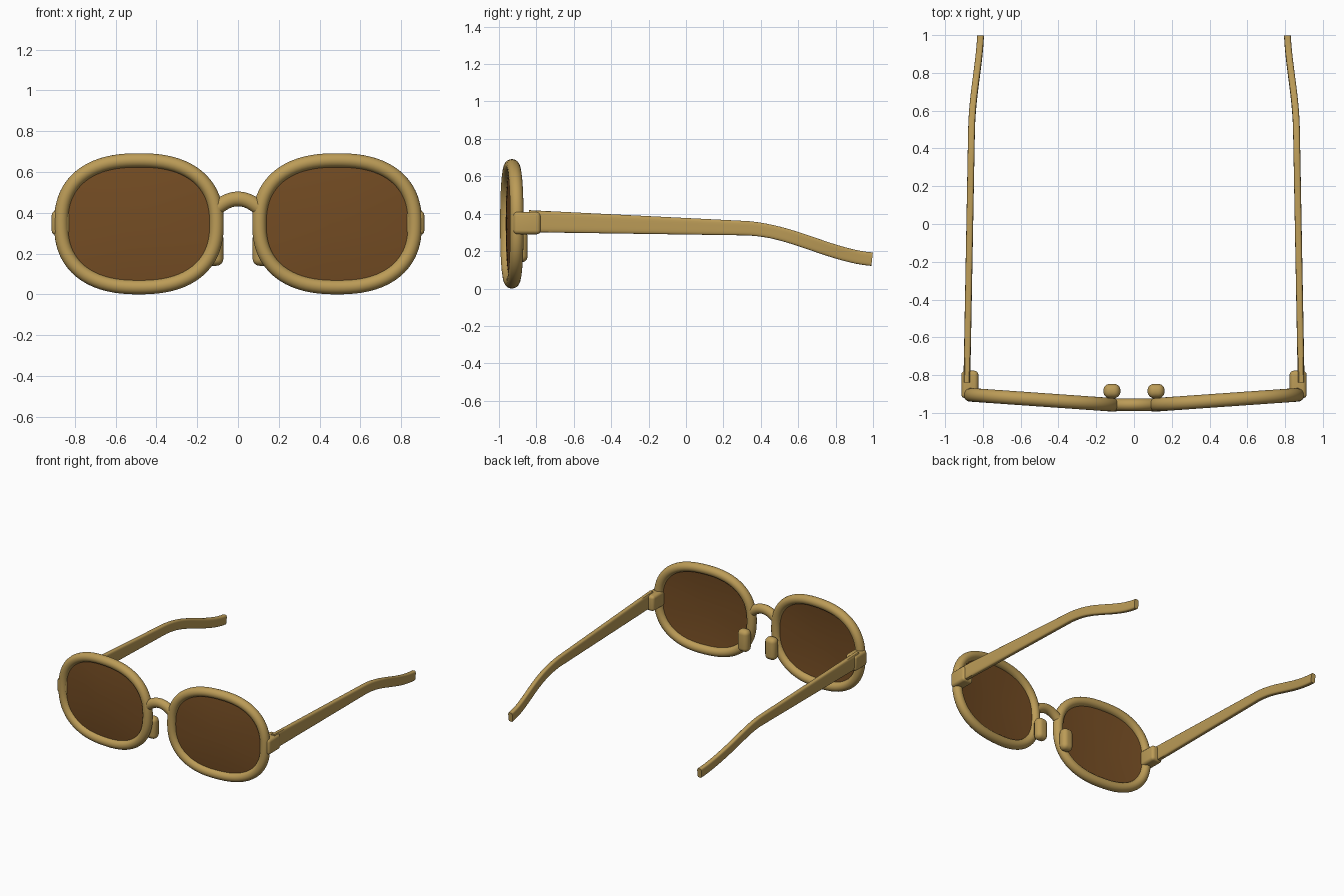
import bpy, bmesh, math
from mathutils import Vector, Matrix

cube = bpy.data.objects.get("Cube")
if cube:
    bpy.data.objects.remove(cube, do_unlink=True)


def material(name, rgb):
    m = bpy.data.materials.new(name)
    m.use_nodes = True
    m.diffuse_color = (*rgb, 1)
    m.node_tree.nodes["Principled BSDF"].inputs["Base Color"].default_value = (*rgb, 1)
    return m


TAN = material("tan frame", (0.50, 0.33, 0.095))
BROWN = material("brown lens", (0.175, 0.073, 0.017))


def finish(name, bm, mat):
    bmesh.ops.recalc_face_normals(bm, faces=bm.faces)
    mesh = bpy.data.meshes.new(name)
    bm.to_mesh(mesh)
    bm.free()
    mesh.materials.append(mat)
    ob = bpy.data.objects.new(name, mesh)
    bpy.context.collection.objects.link(ob)
    bpy.ops.object.select_all(action='DESELECT')
    ob.select_set(True)
    bpy.context.view_layer.objects.active = ob
    bpy.ops.object.shade_smooth_by_angle(angle=math.radians(40))
    return ob


def superellipse(a, b, n, count):
    """Points of a rounded, slightly squared oval."""
    pts = []
    for i in range(count):
        t = 2 * math.pi * i / count
        c, s = math.cos(t), math.sin(t)
        r = (abs(c) ** n + abs(s) ** n) ** (-1 / n)
        pts.append((a * r * c, b * r * s))
    return pts


def loft(bm, rings, closed=False):
    """Skin a list of rings, capping the ends unless closed."""
    rows = [[bm.verts.new(p) for p in ring] for ring in rings]
    pairs = list(zip(rows, rows[1:]))
    if closed:
        pairs.append((rows[-1], rows[0]))
    else:
        bm.faces.new(rows[0])
        bm.faces.new(rows[-1])
    for r, q in pairs:
        for i in range(len(r)):
            j = (i + 1) % len(r)
            bm.faces.new((r[i], r[j], q[j], q[i]))


def sweep(bm, path, sizes, side_axis, exponent=2, count=20, closed=False):
    """Sweep an oval section; sizes are half extents along side_axis and across it."""
    n, rings = len(path), []
    for i, p in enumerate(path):
        a = path[i - 1] if closed or i else p
        b = path[(i + 1) % n] if closed or i < n - 1 else p
        u = Vector(side_axis)
        v = (b - a).normalized().cross(u).normalized()
        rings.append([p + u * x + v * y
                      for x, y in superellipse(*sizes[i], exponent, count)])
    loft(bm, rings, closed)


def rounded_box(name, size, place, bevel, segments=5):
    bm = bmesh.new()
    bmesh.ops.create_cube(bm, size=1)
    bmesh.ops.scale(bm, vec=size, verts=bm.verts)
    bmesh.ops.bevel(bm, geom=bm.edges[:], offset=bevel, segments=segments,
                    profile=0.5, affect='EDGES')
    bmesh.ops.transform(bm, matrix=place, verts=bm.verts)
    return finish(name, bm, TAN)


def smooth(t):
    t = min(max(t, 0), 1)
    return t * t * (3 - 2 * t)


RX, RZ, POWER, TUBE = 0.382, 0.311, 2.4, 0.035

for side, label in ((1, "left"), (-1, "right")):
    # Rim and lens share one slightly turned plane
    plane = (Matrix.Translation((side * 0.486, -0.931, 0.346))
             @ Matrix.Rotation(side * math.radians(4), 4, 'Z'))

    bm = bmesh.new()
    path = [Vector((x, 0, z)) for x, z in superellipse(RX, RZ, POWER, 80)]
    sweep(bm, path, [(0.036, TUBE)] * len(path), (0, 1, 0), closed=True)
    bmesh.ops.transform(bm, matrix=plane, verts=bm.verts)
    finish(label + "_rim", bm, TAN)

    # Gently domed lens
    bm = bmesh.new()
    outline = superellipse(RX, RZ, POWER, 64)
    steps = [i / 8 for i in range(1, 9)]
    front = [[(x * s, -0.018 * (1 - s * s) - 0.005, z * s) for x, z in outline]
             for s in steps]
    back = [[(x, y + 0.01, z) for x, y, z in ring] for ring in reversed(front)]
    loft(bm, front + back)
    bmesh.ops.transform(bm, matrix=plane, verts=bm.verts)
    finish(label + "_lens", bm, BROWN)

    # Hinge block
    rounded_box(label + "_hinge", (0.09, 0.147, 0.12),
                Matrix.Translation((side * 0.869, -0.85, 0.35)), 0.022)

    # Nose pad
    rounded_box(label + "_nose_pad", (0.09, 0.075, 0.17),
                Matrix.Translation((side * 0.117, -0.884, 0.225)), 0.034, 6)

    # Temple arm tapering back, dropping and turning in at the tip
    bm = bmesh.new()
    path, sizes = [], []
    for i in range(49):
        t = i / 48
        y = -0.84 + 1.835 * t
        x = 0.885 - 0.026 * min((y + 0.84) / 1.4, 1) - 0.048 * smooth((y - 0.5) / 0.55)
        z = 0.36 - 0.04 * min((y + 0.84) / 1.24, 1) - 0.165 * smooth((y - 0.32) / 0.72)
        path.append(Vector((side * x, y, z)))
        sizes.append((0.018, 0.059 - 0.023 * min((y + 0.84) / 1.3, 1)))
    sweep(bm, path, sizes, (1, 0, 0), exponent=5, count=32)
    finish(label + "_temple", bm, TAN)

# Arched bridge
bm = bmesh.new()
path = []
for i in range(25):
    x = -0.115 + 0.23 * i / 24
    path.append(Vector((x, -0.957, 0.468 - 4.2 * x * x)))
sweep(bm, path, [(0.033, 0.036)] * len(path), (0, 1, 0))
finish("bridge", bm, TAN)
